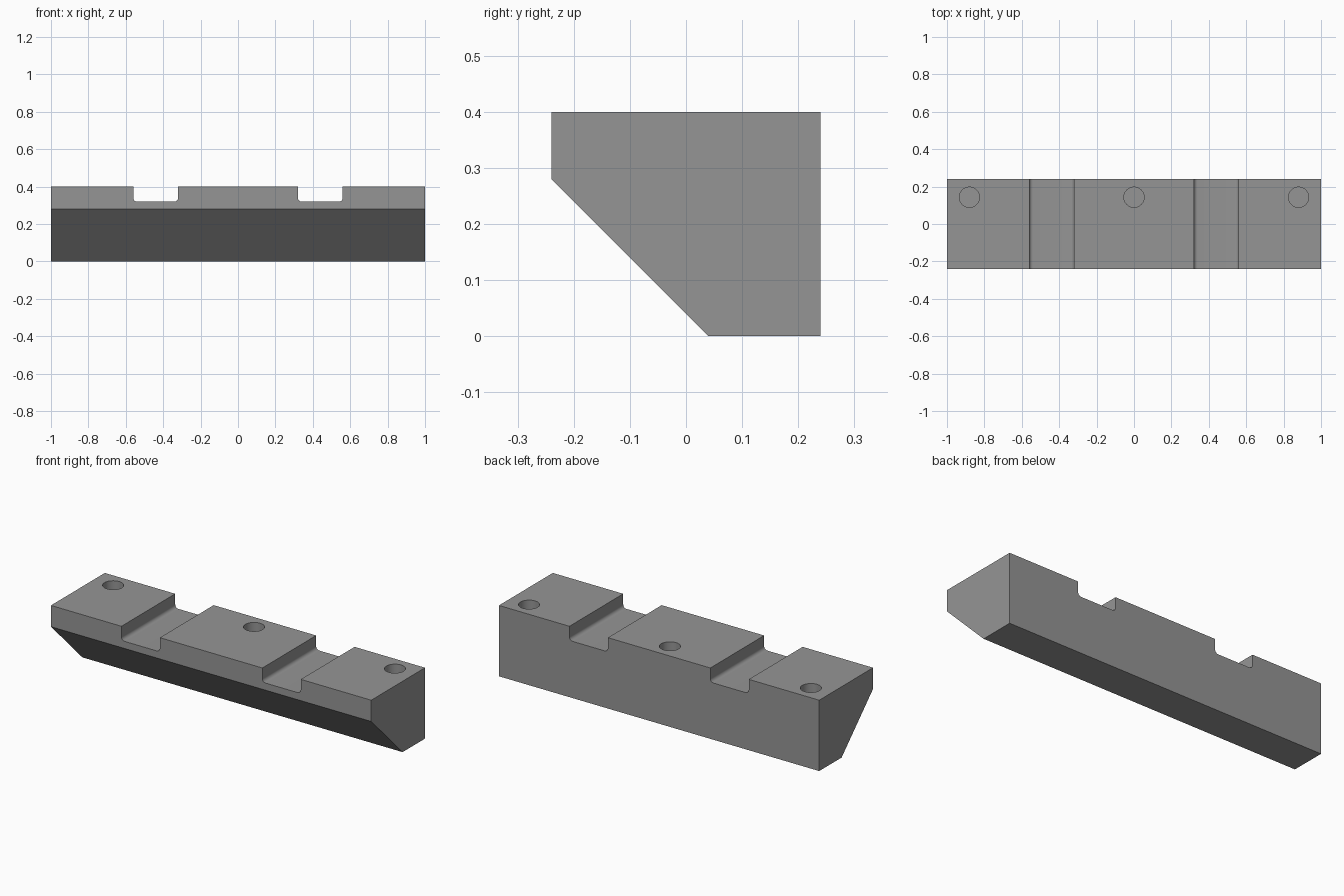
import bpy, bmesh, math
from mathutils import Vector

if "Cube" in bpy.data.objects:
    bpy.data.objects.remove(bpy.data.objects["Cube"])

grey = bpy.data.materials.new("mid_grey")
grey.diffuse_color = (0.3, 0.3, 0.3, 1)
grey.use_nodes = True
grey.node_tree.nodes["Principled BSDF"].inputs["Base Color"].default_value = grey.diffuse_color


def prism(name, points, direction):
    """Extrude a closed flat outline along a direction."""
    bm = bmesh.new()
    face = bm.faces.new([bm.verts.new(p) for p in points])
    ext = bmesh.ops.extrude_face_region(bm, geom=[face])
    verts = [g for g in ext["geom"] if isinstance(g, bmesh.types.BMVert)]
    bmesh.ops.translate(bm, verts=verts, vec=Vector(direction))
    bmesh.ops.recalc_face_normals(bm, faces=bm.faces)
    mesh = bpy.data.meshes.new(name)
    bm.to_mesh(mesh)
    bm.free()
    mesh.materials.append(grey)
    obj = bpy.data.objects.new(name, mesh)
    bpy.context.collection.objects.link(obj)
    return obj


def cut(target, cutter):
    """Subtract the cutter and remove it."""
    mod = target.modifiers.new("cut", "BOOLEAN")
    mod.operation = "DIFFERENCE"
    mod.solver = "EXACT"
    mod.object = cutter
    bpy.context.view_layer.objects.active = target
    bpy.ops.object.modifier_apply(modifier=mod.name)
    bpy.data.objects.remove(cutter, do_unlink=True)


# Bar with a sloped lower front
section = [(-0.24, 0.4), (-0.24, 0.28), (0.04, 0), (0.24, 0), (0.24, 0.4)]
bar = prism("mounting_bar", [(-1, y, z) for y, z in section], (2, 0, 0))

# Two cross slots with rounded floor corners
R, HALF, FLOOR = 0.02, 0.12, 0.32
for cx in (-0.44, 0.44):
    outline = [(cx + HALF, -0.4, 0.5), (cx - HALF, -0.4, 0.5)]
    for side, start in ((-1, 180), (1, 270)):
        for i in range(9):
            a = math.radians(start + 90 * i / 8)
            outline.append((cx + side * (HALF - R) + R * math.cos(a), -0.4,
                            FLOOR + R + R * math.sin(a)))
    cut(bar, prism("slot_cutter", outline, (0, 0.8, 0)))

# Three blind screw holes near the back edge
for cx in (-0.88, 0, 0.88):
    ring = [(cx + 0.054 * math.cos(math.tau * i / 48),
             0.143 + 0.054 * math.sin(math.tau * i / 48), 0.16) for i in range(48)]
    cut(bar, prism("hole_cutter", ring, (0, 0, 0.4)))

# Smooth the holes and slot corners, keep edges sharp
bpy.ops.object.select_all(action="DESELECT")
bar.select_set(True)
bpy.context.view_layer.objects.active = bar
bpy.ops.object.shade_smooth_by_angle(angle=math.radians(30))
